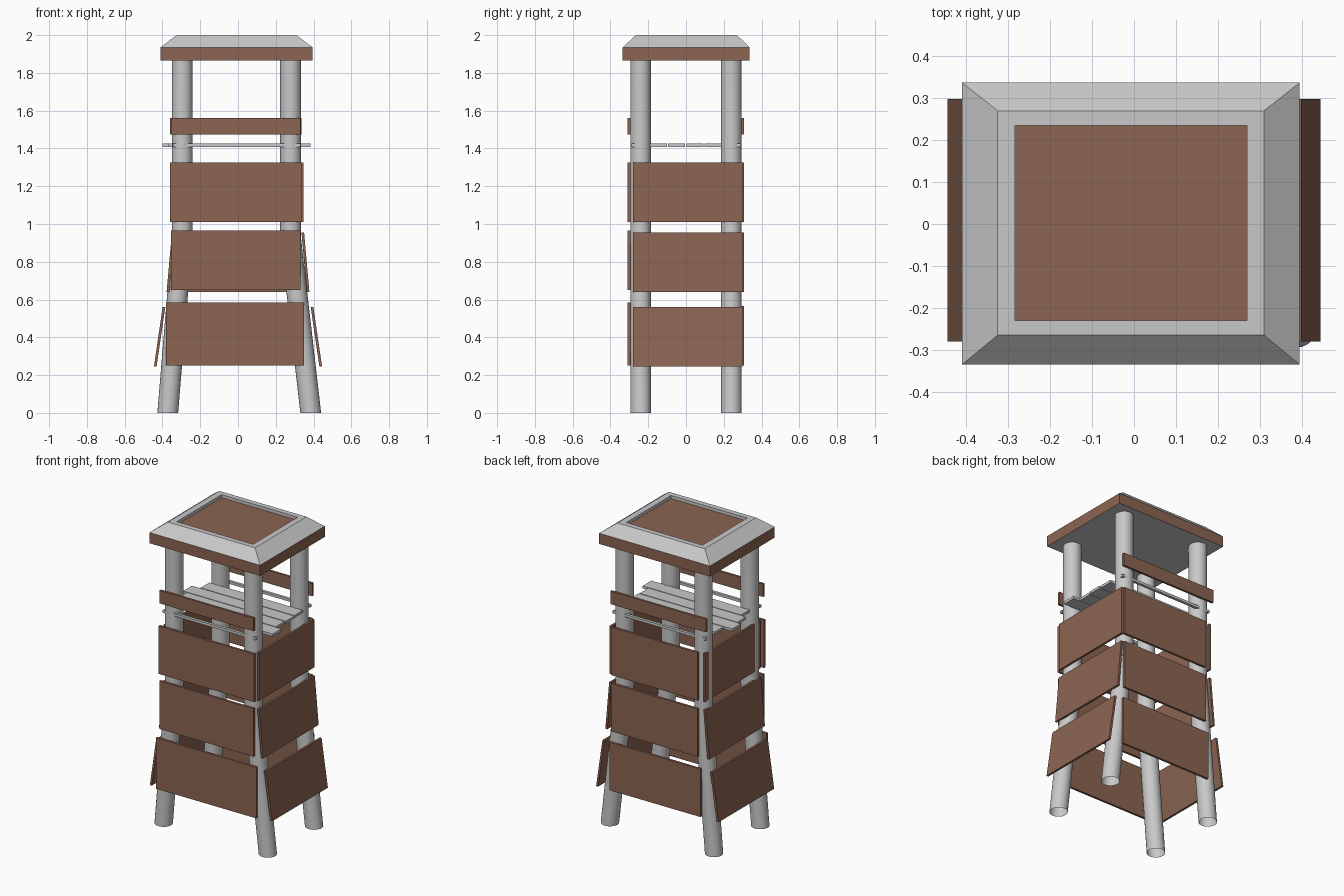
import bpy, bmesh, math

old = bpy.data.objects.get("Cube")
if old:
    bpy.data.objects.remove(old, do_unlink=True)


def material(name, rgb):
    m = bpy.data.materials.new(name)
    m.use_nodes = True
    m.diffuse_color = (*rgb, 1)
    m.node_tree.nodes["Principled BSDF"].inputs["Base Color"].default_value = (*rgb, 1)
    return m


GREY = material("pale grey wood", (0.58, 0.58, 0.58))
BROWN = material("brown board", (0.258, 0.128, 0.085))


def finish(bm, name, *mats):
    bmesh.ops.recalc_face_normals(bm, faces=bm.faces)
    mesh = bpy.data.meshes.new(name)
    bm.to_mesh(mesh)
    bm.free()
    for m in mats:
        mesh.materials.append(m)
    obj = bpy.data.objects.new(name, mesh)
    bpy.context.collection.objects.link(obj)
    return obj


def board(name, mat, x, y, z, lean=0):
    """Box from (min, max) ranges; lean shifts the bottom edge along x."""
    bm = bmesh.new()
    bmesh.ops.create_cube(bm, size=1)
    for v in bm.verts:
        low = v.co.z < 0
        v.co = [r[int(c > 0)] for r, c in zip((x, y, z), v.co)]
        if low:
            v.co.x += lean
    return finish(bm, name, mat)


# Legs: open posts, splayed below the bend
def leg(name, foot_x, top_x, y, radius=0.055, sides=24):
    bm = bmesh.new()
    rings = []
    for x, z in ((foot_x, 0), (top_x, 0.93), (top_x, 1.87)):
        rings.append([bm.verts.new((x + radius * math.cos(a), y + radius * math.sin(a), z))
                      for a in (math.tau * i / sides for i in range(sides))])
    for low, high in zip(rings, rings[1:]):
        for i in range(sides):
            j = (i + 1) % sides
            bm.faces.new((low[i], low[j], high[j], high[i])).smooth = True
    finish(bm, name, GREY)


for end, y in (("front", -0.24), ("back", 0.24)):
    leg(end + "_left_leg", 0.385, 0.278, y)
    leg(end + "_right_leg", -0.372, -0.295, y)

# Front and back cladding with handrails
FRONT, BACK = (-0.31, -0.295), (0.293, 0.308)
for part, y, x, z in (
        ("front_lower_panel", FRONT, (-0.38, 0.35), (0.25, 0.585)),
        ("front_middle_panel", FRONT, (-0.355, 0.33), (0.65, 0.965)),
        ("front_upper_panel", FRONT, (-0.36, 0.335), (1.01, 1.325)),
        ("front_handrail", FRONT, (-0.355, 0.33), (1.475, 1.56)),
        ("back_lower_panel", BACK, (-0.32, 0.34), (0.25, 0.565)),
        ("back_middle_panel", BACK, (-0.30, 0.33), (0.64, 0.955)),
        ("back_upper_panel", BACK, (-0.30, 0.33), (1.01, 1.325)),
        ("back_handrail", BACK, (-0.36, 0.335), (1.475, 1.56))):
    board(part, BROWN, x, y, z)

# Side cladding, leaning with the legs
for part, x, lean, z in (("lower", 0.385, 0.046, (0.245, 0.56)),
                         ("middle", 0.336, 0.028, (0.64, 0.955)),
                         ("upper", 0.333, 0, (1.01, 1.325))):
    board(f"left_{part}_panel", BROWN, (x, x + 0.014), (-0.28, 0.298), z, lean)
    board(f"right_{part}_panel", BROWN, (-x - 0.014, -x), (-0.28, 0.298), z, -lean)

# Platform: cross beams and staggered planks
DECK = (1.408, 1.425)
for end, y in (("front", -0.28), ("back", 0.28)):
    board(end + "_beam", GREY, (-0.345, 0.332), (y - 0.009, y + 0.009), DECK)
for i, x in enumerate(((-0.33, 0.385), (-0.37, 0.34), (-0.4, 0.345), (-0.34, 0.34))):
    y = -0.19 + 0.096 * i
    board(f"deck_plank_{i + 1}", GREY, x, (y, y + 0.09), DECK)

# Roof: brown fascia, bevelled grey slopes, sunken brown top
bm = bmesh.new()
rings = [[bm.verts.new(p) for p in ((x0, y0, z), (x1, y0, z), (x1, y1, z), (x0, y1, z))]
         for x0, x1, y0, y1, z in (
             (-0.41, 0.395, -0.335, 0.337, 1.865),
             (-0.41, 0.395, -0.335, 0.337, 1.935),
             (-0.325, 0.31, -0.265, 0.27, 2.0),
             (-0.284, 0.27, -0.23, 0.235, 2.0),
             (-0.284, 0.27, -0.23, 0.235, 1.98))]
bm.faces.new(rings[0])
for k, (low, high) in enumerate(zip(rings, rings[1:])):
    for i in range(4):
        j = (i + 1) % 4
        f = bm.faces.new((low[i], low[j], high[j], high[i]))
        f.material_index = int(k == 0)
bm.faces.new(rings[-1]).material_index = 1
finish(bm, "roof", GREY, BROWN)
